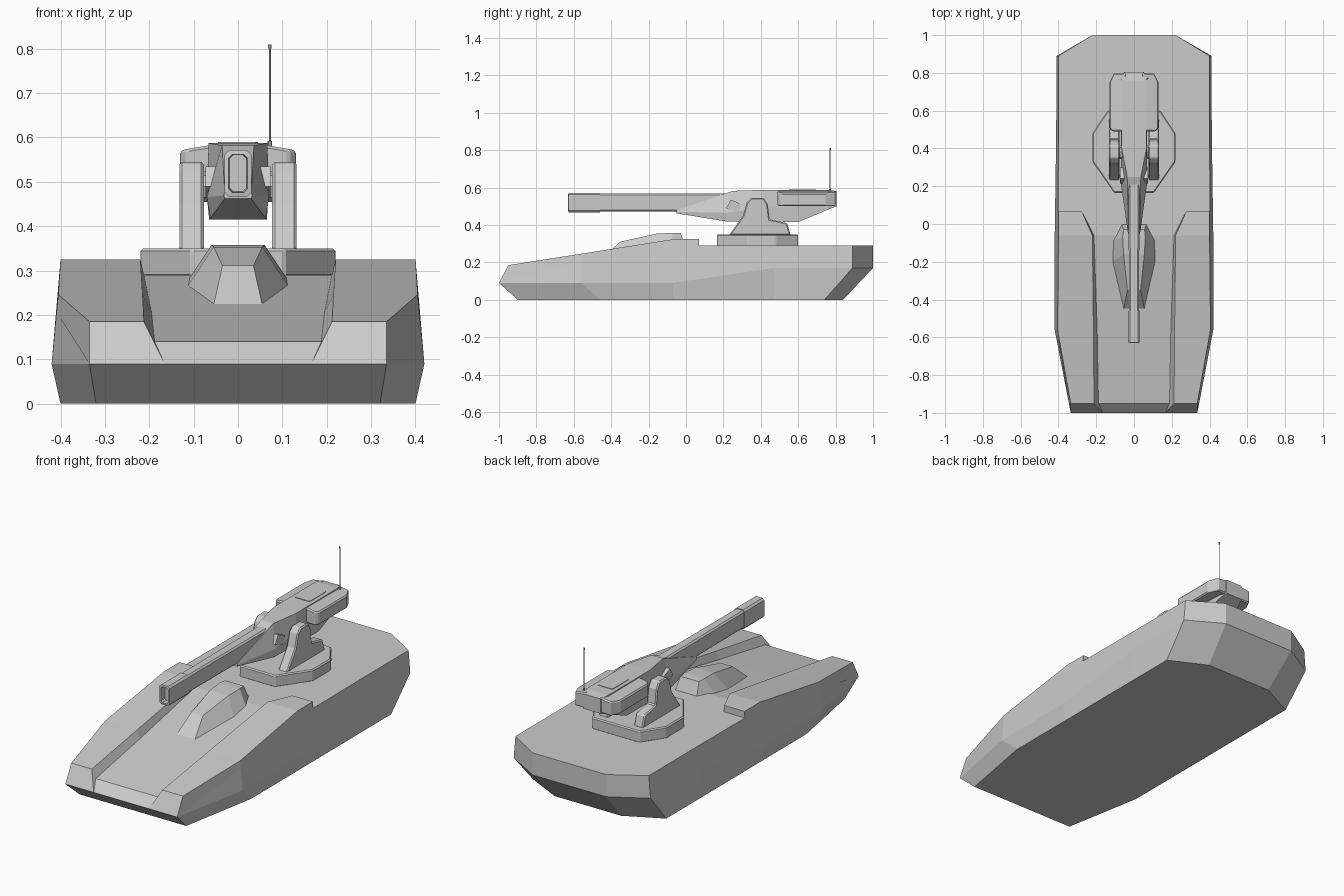
import bpy, bmesh, math

if "Cube" in bpy.data.objects:
    bpy.data.objects.remove(bpy.data.objects["Cube"])


def loft(name, rows, ngon=False, mirror=False, bevel=0):
    """Bridge closed loops of equal length and cap both ends."""
    bm = bmesh.new()
    loops = [[bm.verts.new(p) for p in r] for r in rows]
    n = len(rows[0])
    for a, b in zip(loops, loops[1:]):
        for i in range(n):
            j = (i + 1) % n
            bm.faces.new((a[i], a[j], b[j], b[i]))
    for l in (loops[0], loops[-1]):
        if ngon:
            bm.faces.new(l)
        else:  # strips across the loop, so caps can follow a slope
            for i in range(n // 2 - 1):
                bm.faces.new((l[i], l[i + 1], l[n - 2 - i], l[n - 1 - i]))
    bmesh.ops.recalc_face_normals(bm, faces=bm.faces)
    me = bpy.data.meshes.new(name)
    bm.to_mesh(me)
    bm.free()
    ob = bpy.data.objects.new(name, me)
    bpy.context.collection.objects.link(ob)
    if bevel:
        m = ob.modifiers.new("bevel", 'BEVEL')
        m.width, m.segments = bevel, 1
        m.limit_method, m.angle_limit = 'ANGLE', math.radians(30)
    if mirror:
        m = ob.modifiers.new("mirror", 'MIRROR')
        m.use_mirror_merge = False
    return ob


def sym(half):
    return half + [(-x, y, z) for x, y, z in reversed(half)]


def flat(pts, z):
    return [(x, y, z) for x, y in pts]


def rect(y, w, z0, z1, c):
    """Chamfered rectangle across the gun axis."""
    half = [(w - c, z0), (w, z0 + c), (w, z1 - c), (w - c, z1)]
    return [(x, y, z) for x, z in half] + [(-x, y, z) for x, z in reversed(half)]


# hull: bottom outline, widest line, deck outline
loft("hull", [
    sym(flat([(.32, -.9), (.40, -.46), (.40, -.07), (.40, .47), (.40, .74), (.20, .84)], 0)),
    sym([(.335, -1, .09), (.42, -.56, .09), (.42, -.07, .09), (.412, .47, .17),
         (.41, .89, .17), (.22, 1, .17)]),
    sym([(.335, -.95, .14), (.409, -.56, .206), (.403, -.06, .29), (.40, .47, .29),
         (.40, .89, .29), (.22, 1, .29)]),
])

# raised side ridges flanking the front channel
loft("side_ridge", [
    [(.335, -1, .09), (.409, -.56, .206), (.403, -.06, .29), (.402, .07, .29),
     (.278, .07, .29), (.212, -.06, .29), (.195, -.56, .206), (.165, -1, .09)],
    [(.335, -.95, .185), (.405, -.56, .246), (.40, -.06, .325), (.40, .07, .325),
     (.278, .07, .325), (.22, -.06, .325), (.215, -.56, .246), (.212, -.95, .185)],
], mirror=True)

# driver hood
loft("driver_hood", [
    sym([(.055, -.45, .222), (.115, -.2, .262), (.112, -.09, .28), (.065, .0, .285)]),
    sym([(.035, -.35, .311), (.055, -.16, .353), (.06, -.07, .358), (.056, -.03, .356)]),
])

# turret ring
ring = [(.105, .165), (.22, .33), (.22, .48), (.14, .6)]
loft("turret_ring", [sym(flat(ring, .285)), sym(flat(ring, .35))], bevel=.006)

# gun cradle arms
arm = [(.23, .345), (.305, .45), (.325, .52), (.35, .545), (.415, .545),
       (.437, .51), (.447, .43), (.54, .41), (.56, .345)]
loft("cradle_arm", [[(x, y, z) for y, z in arm] for x in (.077, .132)],
     ngon=True, mirror=True, bevel=.006)

# trunnion linking the arms through the gun housing
loft("trunnion", [[(x, .38 + .035 * math.cos(a * math.pi / 4), .49 + .035 * math.sin(a * math.pi / 4))
                   for a in range(8)] for x in (-.1, .1)], ngon=True)

# gun housing: bottom, waist and top outlines
loft("gun_housing", [
    sym([(.03, -.05, .462), (.062, .22, .418), (.065, .40, .415), (.065, .6, .415),
         (.065, .76, .482), (.05, .805, .5)]),
    sym([(.032, -.05, .47), (.07, .22, .465), (.07, .40, .49), (.07, .6, .5),
         (.07, .76, .53), (.052, .805, .53)]),
    sym([(.03, -.05, .478), (.036, .25, .582), (.066, .40, .587), (.066, .6, .587),
         (.066, .76, .587), (.05, .805, .58)]),
])

# rear side pods
pod = [(.05, .49), (.115, .49), (.131, .51), (.131, .745), (.105, .8), (.04, .8)]
ztop = [.585, .574, .57, .57, .575, .585]
loft("rear_pod", [flat(pod, .5), [(x, y, z) for (x, y), z in zip(pod, ztop)]],
     mirror=True, bevel=.006)

# barrel and muzzle sleeve with recessed bore
loft("barrel", [rect(-.5, .026, .472, .568, .008), rect(.3, .03, .472, .568, .008)], ngon=True)
loft("muzzle", [rect(-.46, .03, .466, .572, .01), rect(-.628, .03, .466, .572, .01),
                rect(-.63, .021, .476, .562, .008), rect(-.60, .019, .478, .560, .008)], ngon=True)

# side sight boxes, tilted
sight = [(.215, .49), (.275, .465), (.3, .51), (.24, .535)]
loft("side_sight", [[(x, y, z) for y, z in sight] for x in (.04, .073)], ngon=True, mirror=True)

# roof hatch
hatch = [(.04, .55), (.045, .56), (.045, .685), (.04, .695)]
loft("roof_hatch", [sym(flat(hatch, .58)), sym(flat(hatch, .59))])

# antenna with thicker tip
for name, r, z0, z1 in (("antenna_rod", .002, .57, .81), ("antenna_tip", .004, .80, .81),
                        ("antenna_foot", .005, .57, .592)):
    bpy.ops.mesh.primitive_cylinder_add(vertices=8, radius=r, depth=z1 - z0,
                                        location=(.072, .77, (z0 + z1) / 2))
    bpy.context.object.name = name
